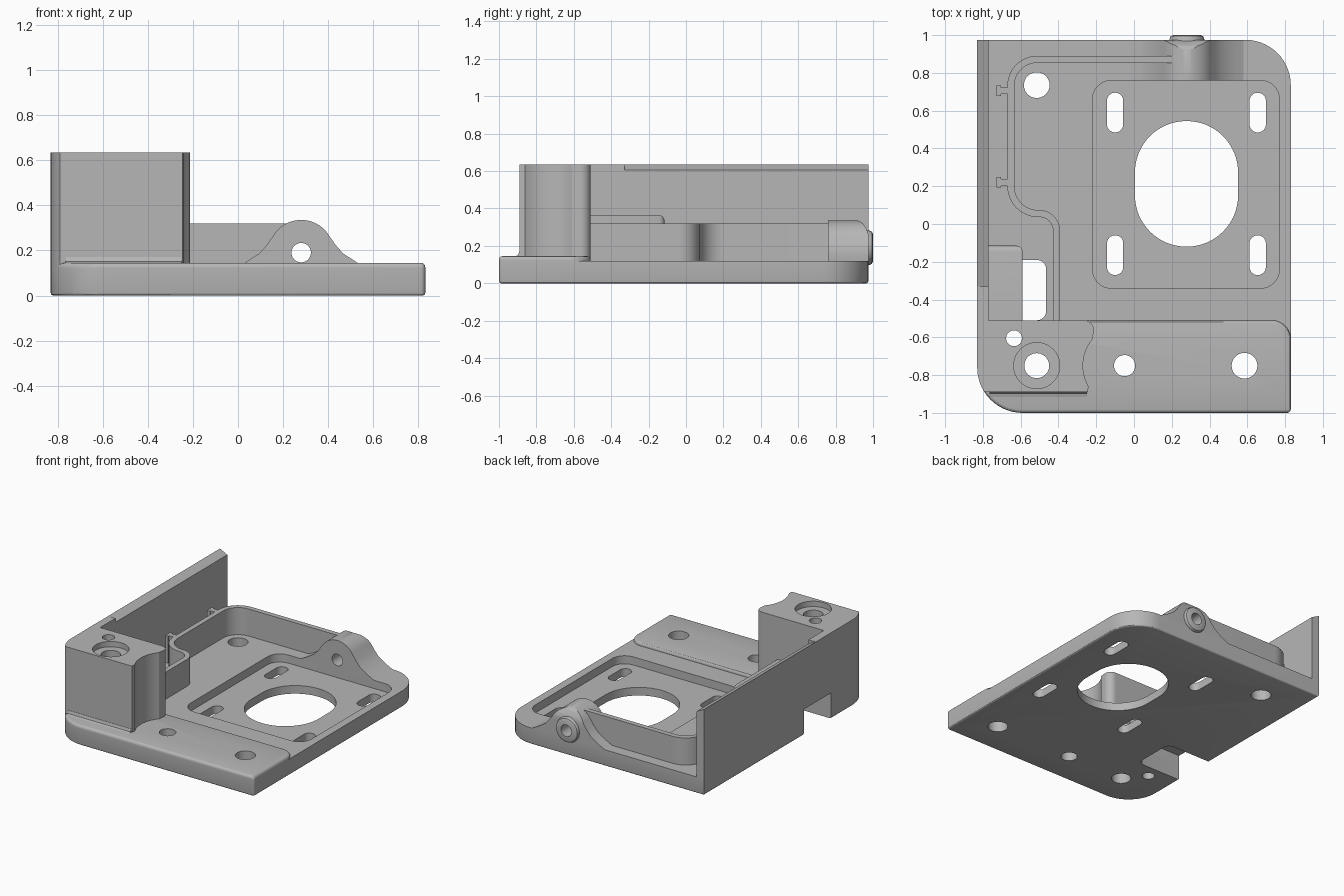
import bpy, bmesh, math
from mathutils import Vector

if "Cube" in bpy.data.objects:
    bpy.data.objects.remove(bpy.data.objects["Cube"], do_unlink=True)

grey = bpy.data.materials.new("light grey")
grey.use_nodes = True
COLOUR = (0.47, 0.47, 0.47, 1)
grey.diffuse_color = COLOUR
grey.node_tree.nodes["Principled BSDF"].inputs["Base Color"].default_value = COLOUR

FLOOR, DECK, TOP = 0.12, 0.145, 0.635
L, R, F, B = -0.83, 0.83, -1.0, 0.975
TOWER_BACK = -0.51


# ---------- helpers ----------
def rounded(corners, closed=True, steps=8):
    """Round the corners (x, y, radius) of an outline or open path."""
    pts = []
    n = len(corners)
    for i, (x, y, r) in enumerate(corners):
        p = Vector((x, y))
        if r == 0 or (not closed and i in (0, n - 1)):
            pts.append(p)
            continue
        u = (Vector(corners[i - 1][:2]) - p).normalized()
        v = (Vector(corners[(i + 1) % n][:2]) - p).normalized()
        half = u.angle(v) / 2
        centre = p + (u + v).normalized() * (r / math.sin(half))
        a = p + u * (r / math.tan(half)) - centre
        b = p + v * (r / math.tan(half)) - centre
        turn = a.angle(b)
        for k in range(steps + 1):
            t = k / steps
            q = (a * math.sin((1 - t) * turn) + b * math.sin(t * turn)) / math.sin(turn)
            pts.append(centre + q)
    return pts


def box_outline(x0, x1, y0, y1, r=0.0, steps=8):
    return rounded([(x0, y0, r), (x1, y0, r), (x1, y1, r), (x0, y1, r)], True, steps)


def circle(x, y, r, n=40):
    return [Vector((x + r * math.cos(2 * math.pi * k / n),
                    y + r * math.sin(2 * math.pi * k / n))) for k in range(n)]


def prism(name, outline, h0, h1, axis="z", bevel=None, width=0.015, segments=3):
    """Extrude an outline along an axis; bevel edges chosen by a rule."""
    place = {"z": lambda p, h: (p[0], p[1], h),
             "y": lambda p, h: (p[0], h, p[1]),
             "x": lambda p, h: (h, p[0], p[1])}[axis]
    bm = bmesh.new()
    face = bm.faces.new([bm.verts.new(place(p, h0)) for p in outline])
    top = bmesh.ops.extrude_face_region(bm, geom=[face])["geom"]
    shift = Vector(place((0, 0), h1 - h0))
    bmesh.ops.translate(bm, vec=shift, verts=[g for g in top if isinstance(g, bmesh.types.BMVert)])
    bmesh.ops.recalc_face_normals(bm, faces=bm.faces)
    if bevel:
        edges = [e for e in bm.edges if bevel(*(v.co for v in e.verts))]
        bmesh.ops.bevel(bm, geom=edges, offset=width, segments=segments,
                        profile=0.5, affect="EDGES")
    mesh = bpy.data.meshes.new(name)
    bm.to_mesh(mesh)
    bm.free()
    mesh.materials.append(grey)
    obj = bpy.data.objects.new(name, mesh)
    bpy.context.collection.objects.link(obj)
    return obj


def cut(obj, outline, h0, h1, axis="z"):
    """Cut an extruded outline out of a part."""
    tool = prism("cutter", outline, h0, h1, axis)
    mod = obj.modifiers.new("cut", "BOOLEAN")
    mod.operation, mod.solver, mod.object = "DIFFERENCE", "EXACT", tool
    bpy.context.view_layer.update()
    graph = bpy.context.evaluated_depsgraph_get()
    mesh = bpy.data.meshes.new_from_object(obj.evaluated_get(graph))
    obj.modifiers.clear()
    obj.data = mesh
    bpy.data.objects.remove(tool, do_unlink=True)


def at_height(z):
    return lambda a, b: abs(a.z - z) < 1e-4 and abs(b.z - z) < 1e-4


# ---------- base plate with sunken motor seat ----------
base = prism("base_plate", rounded([(L, F, 0.24), (R, F, 0.02), (R, B, 0.24), (L, B, 0)], steps=14),
             0, FLOOR, bevel=at_height(0), width=0.012)
deck = prism("front_deck", rounded([(L, F, 0.24), (R, F, 0.02), (R, TOWER_BACK, 0.1), (L, TOWER_BACK, 0)], steps=14),
             FLOOR, DECK, bevel=at_height(DECK), width=0.018)
cut(base, box_outline(-0.22, 0.77, -0.34, 0.76, 0.1), 0.06, 0.3)
cut(base, box_outline(0.005, 0.551, -0.12, 0.545, 0.272, 16), -0.1, 0.3)
for x in (-0.10, 0.655):
    for y in (-0.165, 0.59):
        cut(base, box_outline(x - 0.043, x + 0.043, y - 0.105, y + 0.105, 0.042), -0.1, 0.3)

# ---------- corner tower with scooped side ----------
scoop = [Vector((-0.05 + 0.22 * math.cos(a), -0.75 + 0.22 * math.sin(a)))
         for a in (math.radians(140 + 5 * k) for k in range(15))]
lower = [Vector((-0.245, -0.89))]
upper = rounded([(-0.27, TOWER_BACK, 0), (-0.205, TOWER_BACK, 0.05), (-0.218, -0.6, 0)], closed=False)
corner = [p for p in rounded([(L, TOWER_BACK, 0), (L, F, 0.24), (R, F, 0)], closed=False, steps=30)
          if p.y > -0.89 and p.x < 0]
corner.append(Vector((-0.79, -0.89)))
tower = prism("corner_tower", corner + lower + scoop[::-1] + upper[::-1], FLOOR, TOP)
prism("tower_foot_fillet", [(-0.915, DECK), (-0.898, 0.15), (-0.892, 0.17), (-0.88, 0.17), (-0.88, DECK)],
      -0.765, -0.25, "x")

# ---------- screw holes ----------
for x, y, r, parts in ((-0.515, 0.735, 0.068, [base]), (-0.05, -0.75, 0.056, [base, deck]),
                       (0.585, -0.75, 0.068, [base, deck]), (-0.515, -0.75, 0.066, [base, deck, tower]),
                       (-0.635, -0.605, 0.042, [base, deck, tower])):
    for part in parts:
        cut(part, circle(x, y, r), -0.1, 1)
cut(tower, circle(-0.515, -0.75, 0.122), TOP - 0.04, 1)

# ---------- tall left wall with sloping top ----------
wall = prism("left_wall", [(L, FLOOR), (-0.77, FLOOR), (-0.77, 0.605), (L, TOP)], -0.33, B, "y")
wall_front = prism("left_wall_front", box_outline(L, -0.77, TOWER_BACK, -0.33), FLOOR, TOP)

# ---------- cable cover and its opening through the floor ----------
cover = prism("cable_cover", box_outline(-0.77, -0.59, TOWER_BACK, -0.115), FLOOR, 0.365,
              bevel=lambda a, b: (a.y > -0.12 and b.y > -0.12 and min(a.z, b.z) > 0.3)
              or (a.x > -0.6 and b.x > -0.6 and min(a.y, b.y) > -0.12), width=0.03, segments=4)
opening = rounded([(-0.95, TOWER_BACK, 0), (-0.465, TOWER_BACK, 0.05), (-0.465, -0.19, 0.05), (-0.95, -0.19, 0)])
for part in (base, wall, wall_front, cover):
    cut(part, opening, -0.1, 0.19)

# ---------- thin rim following the left and back edges ----------
path = rounded([(0.225, 0.872, 0), (-0.652, 0.872, 0.14), (-0.652, 0.055, 0.145),
                (-0.41, 0.055, 0.09), (-0.41, TOWER_BACK, 0)], closed=False, steps=12)
sides = []
for i, p in enumerate(path):
    d = (path[min(i + 1, len(path) - 1)] - path[max(i - 1, 0)]).normalized()
    sides.append(Vector((-d.y, d.x)) * 0.0185)
prism("rim_wall", [p + s for p, s in zip(path, sides)]
      + [p - s for p, s in zip(path[::-1], sides[::-1])], FLOOR, 0.32)
for y in (0.22, 0.705):
    prism("rim_clip", box_outline(-0.728, -0.705, y - 0.028, y + 0.028), FLOOR, 0.32)
    prism("rim_clip_neck", box_outline(-0.71, -0.665, y - 0.018, y + 0.018), FLOOR, 0.32)

# ---------- back boss with nozzle ----------
bx, bz, br = 0.28, 0.19, 0.145
flare = [(0.15, 0.227), (0.185, 0.187), (0.25, 0.145), (0.3, FLOOR)]
dome = [(bx + br * math.cos(a), bz + br * math.sin(a))
        for a in (math.radians(35 + 5 * k) for k in range(23))]
boss = prism("back_boss", [(bx + d, z) for d, z in flare[::-1]] + dome
             + [(bx - d, z) for d, z in flare], 0.76, B, "y")
cut(boss, [(0.9, 0.4), (0.92, 0.336), (0.945, 0.322), (0.965, 0.292), (0.976, 0.26), (1.1, 0.26), (1.1, 0.4)],
    -0.5, 1, "x")
nozzle = prism("boss_nozzle", circle(bx, bz, 0.092), 0.9, 1.0, "y",
               bevel=lambda a, b: min(a.y, b.y) > 0.99, width=0.02, segments=2)
for part in (boss, nozzle, base):
    cut(part, circle(bx, bz, 0.043), 0.7, 1.2, "y")

# ---------- smooth round surfaces, keep edges crisp ----------
bpy.ops.object.select_all(action="DESELECT")
for obj in bpy.context.collection.objects:
    if obj.type == "MESH" and grey.name in obj.data.materials:
        obj.select_set(True)
        bpy.context.view_layer.objects.active = obj
bpy.ops.object.shade_smooth_by_angle(angle=math.radians(30))
